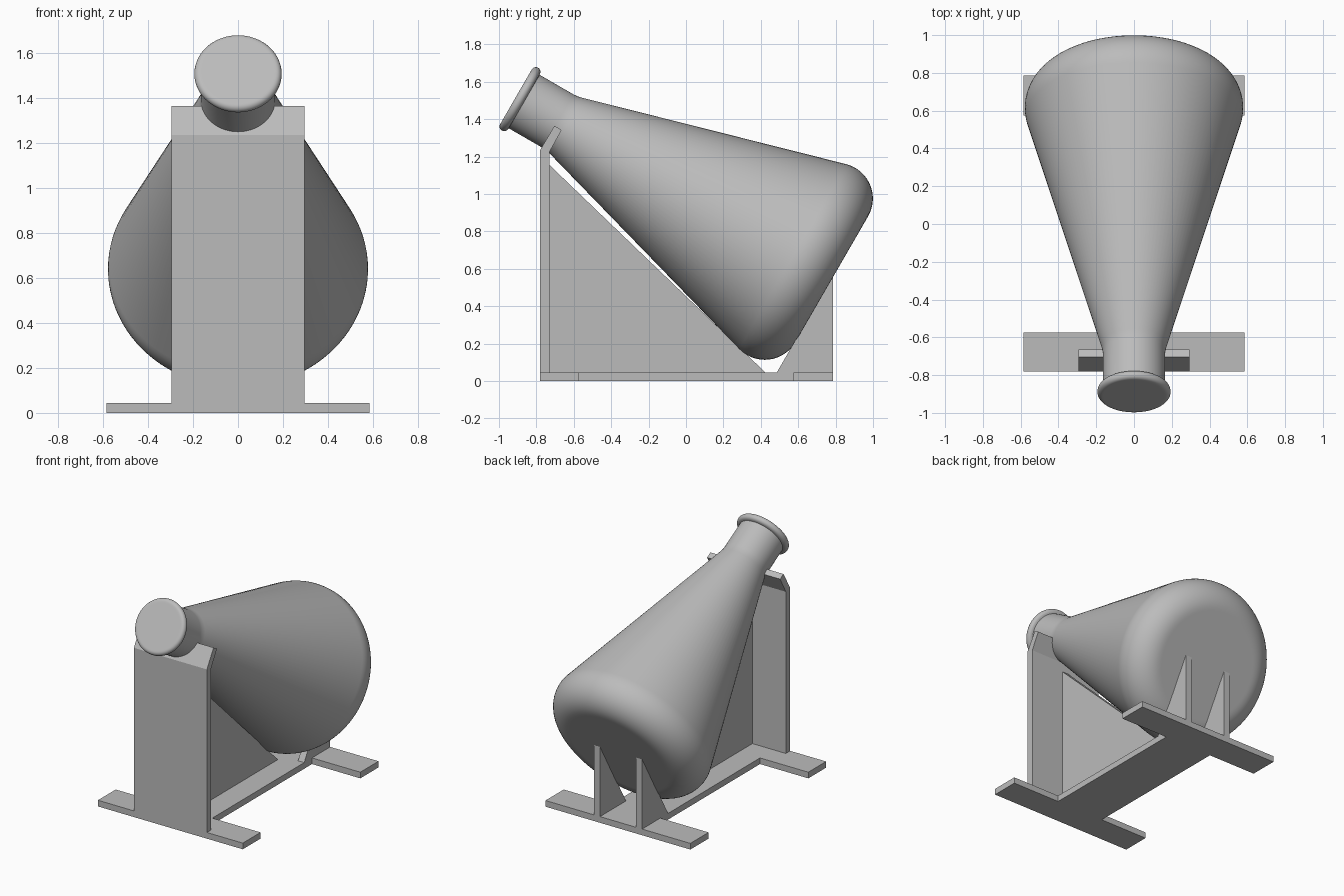
import bpy, bmesh
from math import sin, cos, pi, radians
from mathutils import Matrix, Vector

cube = bpy.data.objects.get("Cube")
if cube:
    bpy.data.objects.remove(cube, do_unlink=True)

GREY = (0.5, 0.5, 0.5, 1)
grey = bpy.data.materials.new("plain grey")
grey.use_nodes = True
grey.diffuse_color = GREY
grey.node_tree.nodes["Principled BSDF"].inputs["Base Color"].default_value = GREY


def add_object(name, bm):
    bmesh.ops.recalc_face_normals(bm, faces=bm.faces)
    mesh = bpy.data.meshes.new(name)
    bm.to_mesh(mesh)
    bm.free()
    mesh.materials.append(grey)
    obj = bpy.data.objects.new(name, mesh)
    bpy.context.collection.objects.link(obj)
    return obj


def side_plate(name, outline, x0, x1):
    """Extrude a (y, z) outline across x."""
    bm = bmesh.new()
    face = bm.faces.new([bm.verts.new((x0, y, z)) for y, z in outline])
    extruded = bmesh.ops.extrude_face_region(bm, geom=[face])["geom"]
    verts = [v for v in extruded if isinstance(v, bmesh.types.BMVert)]
    bmesh.ops.translate(bm, verts=verts, vec=(x1 - x0, 0, 0))
    return add_object(name, bm)


def slab(name, half_width, y0, y1, height):
    outline = [(y0, 0), (y1, 0), (y1, height), (y0, height)]
    return side_plate(name, outline, -half_width, half_width)


def arc(r, d, radius, start, end, steps):
    angles = [radians(start + (end - start) * i / steps) for i in range(steps + 1)]
    return [(r + radius * cos(a), d + radius * sin(a)) for a in angles]


# Floor frame: two feet joined by a spine
T = 0.045
slab("front_foot", 0.585, -0.78, -0.575, T)
slab("rear_foot", 0.585, 0.575, 0.785, T)
slab("spine_plate", 0.195, -0.575, 0.575, T)

# Front post with its bent top
post = [(-0.78, 0), (-0.78, 1.235), (-0.703, 1.365), (-0.665, 1.342),
        (-0.73, 1.225), (-0.73, 0)]
side_plate("front_post", post, -0.295, 0.295)

# Central rib bracing the post
side_plate("centre_rib", [(-0.73, T), (0.425, T), (-0.73, 1.155)], -0.025, 0.025)

# Pair of rear braces holding the flask base
for side, x in (("left", 0.17), ("right", -0.17)):
    brace = [(0.485, T), (0.785, T), (0.785, 0.56), (0.775, 0.545)]
    side_plate(side + "_rear_brace", brace, x - 0.025, x + 0.025)

# Flask profile as (radius, distance along the axis from the rim)
LENGTH = 1.925
profile = [(0, -0.025), (0.16, -0.025)]
profile += arc(0.169, 0, 0.025, -90, 90, 10)
profile += [(0.165, 0.026), (0.165, 0.235), (0.167, 0.26), (0.173, 0.285)]
profile += arc(0.388, LENGTH - 0.19, 0.19, -15.9, 90, 16)
profile += [(0.375, LENGTH), (0, LENGTH)]

# Flask, spun about its axis and tipped back onto the braces
bm = bmesh.new()
verts = [bm.verts.new((r, 0, d)) for r, d in profile]
edges = [bm.edges.new(pair) for pair in zip(verts, verts[1:])]
bmesh.ops.spin(bm, geom=verts + edges, axis=(0, 0, 1), cent=(0, 0, 0),
               angle=2 * pi, steps=96)
bmesh.ops.remove_doubles(bm, verts=bm.verts, dist=0.0005)
tilt = Matrix.Translation(Vector((0, -0.8875, 1.507))) @ Matrix.Rotation(radians(-120), 4, "X")
bm.transform(tilt)
flask = add_object("flask", bm)
bpy.ops.object.select_all(action="DESELECT")
flask.select_set(True)
bpy.context.view_layer.objects.active = flask
bpy.ops.object.shade_smooth_by_angle(angle=radians(35))
